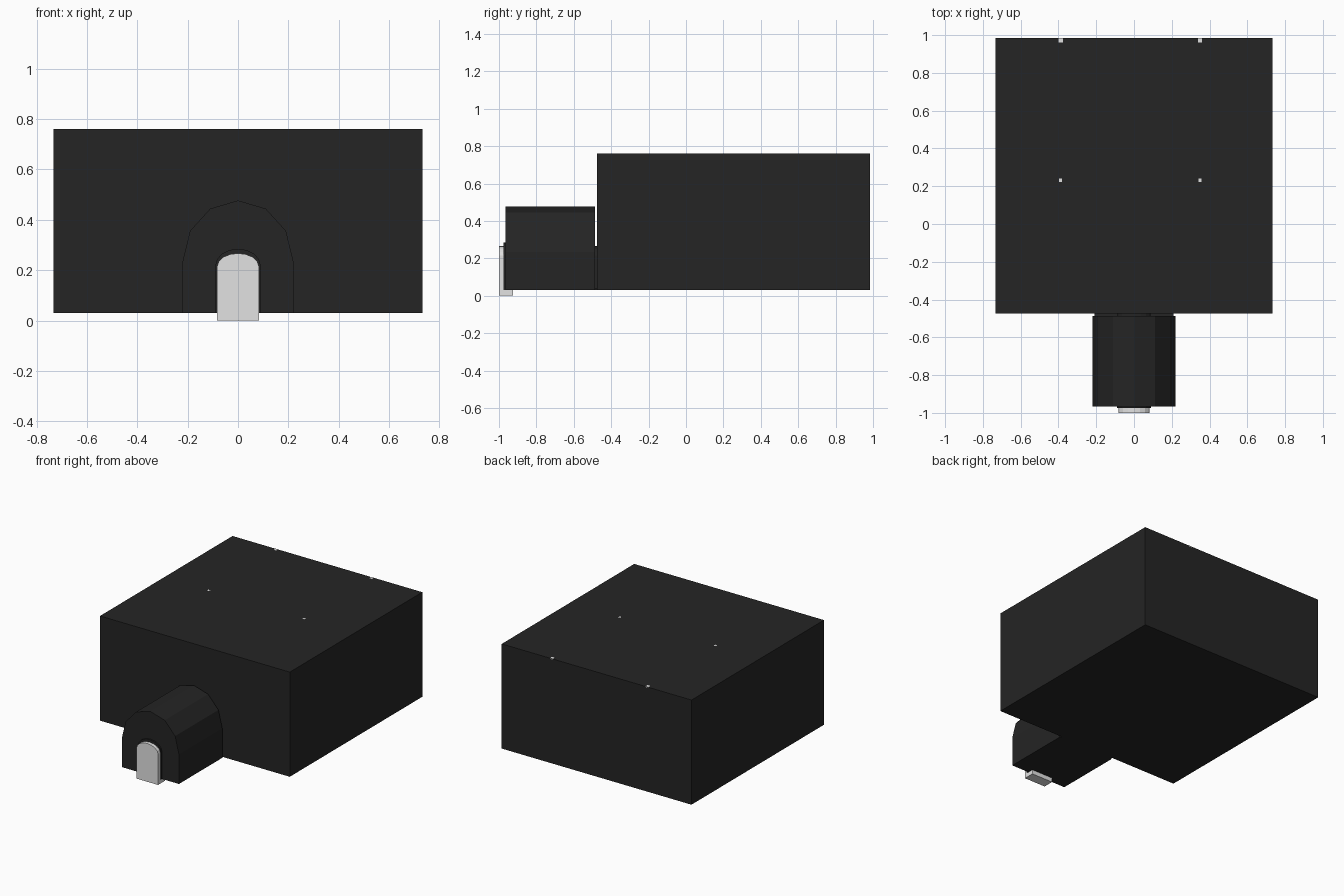
import bpy, bmesh, math

if "Cube" in bpy.data.objects:
    bpy.data.objects.remove(bpy.data.objects["Cube"])


def material(name, value):
    m = bpy.data.materials.new(name)
    m.diffuse_color = (value, value, value, 1)
    m.use_nodes = True
    m.node_tree.nodes["Principled BSDF"].inputs["Base Color"].default_value = m.diffuse_color
    return m


DARK = material("charcoal", 0.018)
LIGHT = material("pale grey", 0.76)


def finish(bm, name, mat):
    bmesh.ops.recalc_face_normals(bm, faces=bm.faces[:])
    mesh = bpy.data.meshes.new(name)
    bm.to_mesh(mesh)
    bm.free()
    mesh.materials.append(mat)
    obj = bpy.data.objects.new(name, mesh)
    bpy.context.collection.objects.link(obj)
    return obj


def box(name, x0, x1, y0, y1, z0, z1, mat):
    bm = bmesh.new()
    bmesh.ops.create_cube(bm, size=1)
    for v in bm.verts:
        v.co.x = (x0 + x1) / 2 + v.co.x * (x1 - x0)
        v.co.y = (y0 + y1) / 2 + v.co.y * (y1 - y0)
        v.co.z = (z0 + z1) / 2 + v.co.z * (z1 - z0)
    return finish(bm, name, mat)


def arch(name, half, base, spring, top, y0, y1, steps, mat):
    """Straight jambs with a faceted elliptical head, extruded along y."""
    profile = [(half, base)]
    for i in range(steps + 1):
        a = math.pi * i / steps
        profile.append((half * math.cos(a), spring + (top - spring) * math.sin(a)))
    profile.append((-half, base))
    bm = bmesh.new()
    face = bm.faces.new([bm.verts.new((x, y0, z)) for x, z in profile])
    ext = bmesh.ops.extrude_face_region(bm, geom=[face], use_keep_orig=True)
    for v in ext["geom"]:
        if isinstance(v, bmesh.types.BMVert):
            v.co.y = y1
    return finish(bm, name, mat)


# Main chamber and arched entrance passage
box("chamber", -0.732, 0.732, -0.475, 0.985, 0.03, 0.76, DARK)
arch("passage", 0.22, 0.03, 0.235, 0.477, -0.965, -0.487, 6, DARK)

# Link across the narrow joint between passage and chamber
arch("joint_doorway", 0.088, 0.03, 0.215, 0.265, -0.49, -0.47, 8, DARK)
box("joint_floor", -0.21, 0.21, -0.49, -0.47, 0.03, 0.04, DARK)

# Doorway surround and the pale door slab
arch("door_surround", 0.09, 0.03, 0.218, 0.285, -0.975, -0.95, 8, DARK)
arch("door", 0.083, 0.0, 0.215, 0.267, -1.0, -0.925, 8, LIGHT)

# Pale stud tips just breaking the chamber roof
for x in (-0.388, 0.349):
    box("rear_stud_tip", x - 0.011, x + 0.011, 0.962, 0.985, 0.755, 0.761, LIGHT)
    box("middle_stud_tip", x - 0.008, x + 0.008, 0.222, 0.24, 0.755, 0.761, LIGHT)
